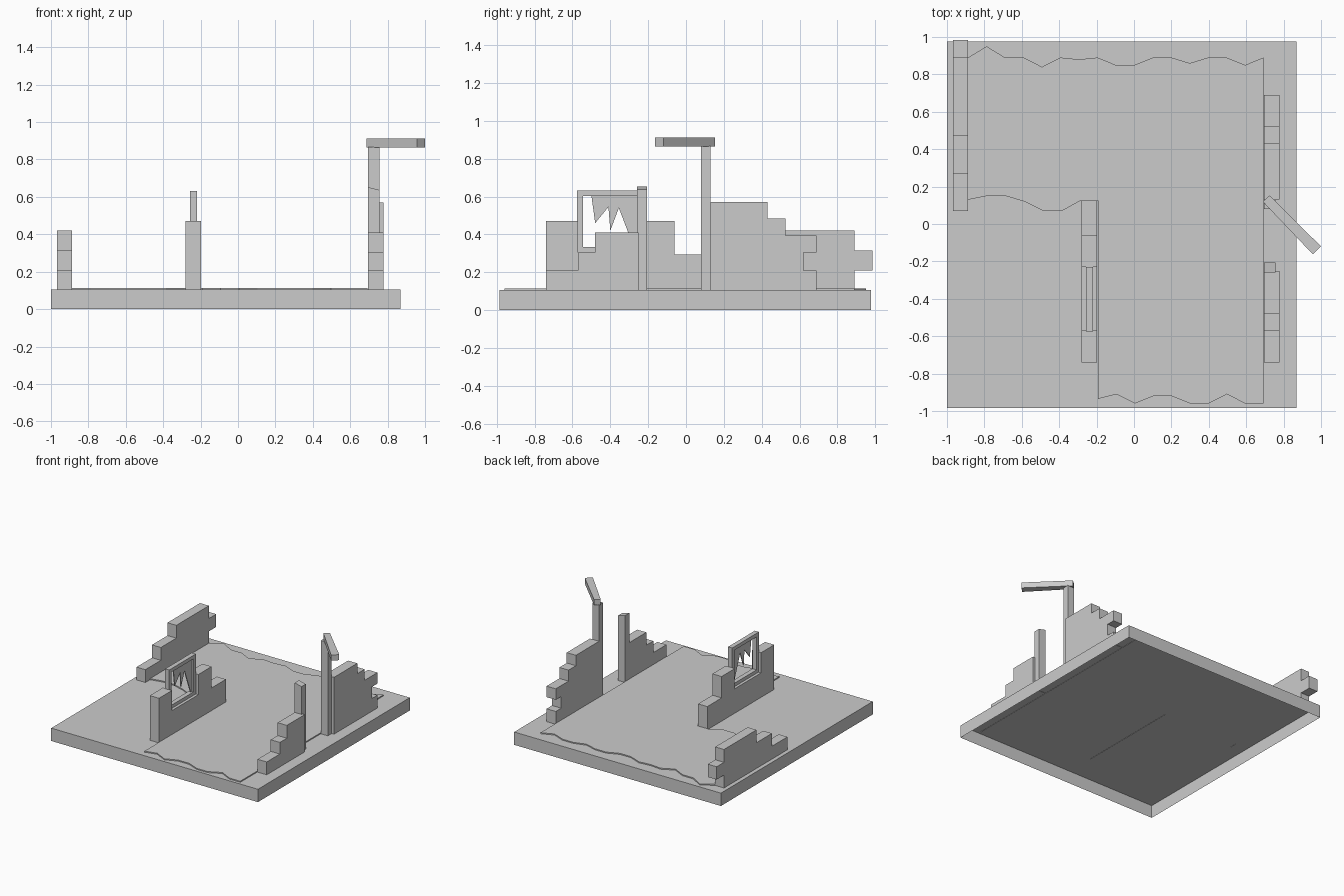
import bpy, bmesh
from mathutils import Vector

if "Cube" in bpy.data.objects:
    bpy.data.objects.remove(bpy.data.objects["Cube"])

TOP = 0.105   # top of the base
LOW = 0.103   # parts are set slightly into the base


def prism(name, axis, outlines, a, b):
    """Extrude one or more 2D outlines along an axis from a to b."""
    place = {'x': lambda p: (a, p[0], p[1]),
             'y': lambda p: (p[0], a, p[1]),
             'z': lambda p: (p[0], p[1], a)}[axis]
    move = Vector([(b - a) * (axis == k) for k in 'xyz'])
    bm = bmesh.new()
    for pts in outlines:
        face = bm.faces.new([bm.verts.new(place(p)) for p in pts])
        ext = bmesh.ops.extrude_face_region(bm, geom=[face], use_keep_orig=True)
        verts = [g for g in ext['geom'] if isinstance(g, bmesh.types.BMVert)]
        bmesh.ops.translate(bm, verts=verts, vec=move)
    bmesh.ops.recalc_face_normals(bm, faces=bm.faces)
    mesh = bpy.data.meshes.new(name)
    bm.to_mesh(mesh)
    bm.free()
    obj = bpy.data.objects.new(name, mesh)
    bpy.context.collection.objects.link(obj)
    return obj


def rect(u0, u1, v0, v1):
    return [(u0, v0), (u1, v0), (u1, v1), (u0, v1)]


# Base: a shallow tray, open underneath
base = prism("base", 'z', [rect(-1, 0.87, -0.985, 0.977)], 0, TOP)
bm = bmesh.new()
bm.from_mesh(base.data)
under = [f for f in bm.faces if f.normal.z < -0.9]
bmesh.ops.delete(bm, geom=under, context='FACES_ONLY')
bm.to_mesh(base.data)
bm.free()

# Thin floor slab with ragged broken edges
back_y = [.89, .95, .89, .89, .84, .89, .88, .89, .85,
          .85, .89, .89, .86, .89, .89, .85, .89]
front_y = [-.96, -.96, -.91, -.96, -.96, -.92, -.92, -.96, -.91, -.935]
inner_y = [.125, .07, .07, .12, .15, .15, .13]
floor = [(-0.887 + 1.58 * i / 16, y) for i, y in enumerate(back_y)]
floor += [(0.693 - 0.885 * i / 9, y) for i, y in enumerate(front_y)]
floor += [(-0.192, 0.125)]
floor += [(-0.285 - 0.602 * i / 6, y) for i, y in enumerate(inner_y)]
prism("floor_slab", 'z', [floor], LOW, 0.114)

# Broken walls, drawn as stepped side profiles (y, z)
prism("left_wall", 'x', [[
    (.07, LOW), (.89, LOW), (.89, .21), (.985, .21), (.985, .315), (.89, .315),
    (.89, .42), (.47, .42), (.47, .315), (.27, .315), (.27, .21), (.07, .21)]],
    -0.967, -0.887)
prism("right_back_wall", 'x', [[
    (.13, LOW), (.69, LOW), (.69, .21), (.62, .21), (.62, .305), (.69, .305),
    (.69, .395), (.525, .395), (.525, .485), (.43, .485), (.43, .57), (.13, .57)]],
    0.695, 0.778)
prism("right_front_wall", 'x', [[
    (-.74, LOW), (-.25, LOW), (-.25, .41), (-.48, .41), (-.48, .305),
    (-.57, .305), (-.57, .21), (-.74, .21)]],
    0.695, 0.778)
prism("middle_wall", 'x', [[
    (-.74, LOW), (.125, LOW), (.125, .295), (-.06, .295), (-.06, .47),
    (-.23, .47), (-.23, .305), (-.57, .305), (-.57, .47), (-.74, .47)]],
    -0.28, -0.197)

# Window frame bars and broken glass in the middle wall
prism("window_frame", 'x', [
    rect(-.575, -.545, .305, .632), rect(-.26, -.23, .305, .632),
    rect(-.545, -.26, .603, .632), rect(-.545, -.26, .305, .333)],
    -0.257, -0.22)
prism("broken_glass", 'x', [[
    (-.50, .605), (-.48, .46), (-.41, .545), (-.40, .42), (-.355, .54),
    (-.275, .33), (-.258, .33), (-.258, .605)]],
    -0.242, -0.235)

# Door posts and the fallen lintel beam
prism("short_post", 'y', [[
    (.695, LOW), (.757, LOW), (.757, .637), (.695, .652)]], -0.26, -0.205)
prism("tall_post", 'y', [rect(.695, .757, LOW, .868)], 0.08, 0.13)
prism("loose_beam", 'z', [[
    (.688, .12), (.725, .152), (1.0, -.12), (.957, -.163)]], 0.865, 0.911)
